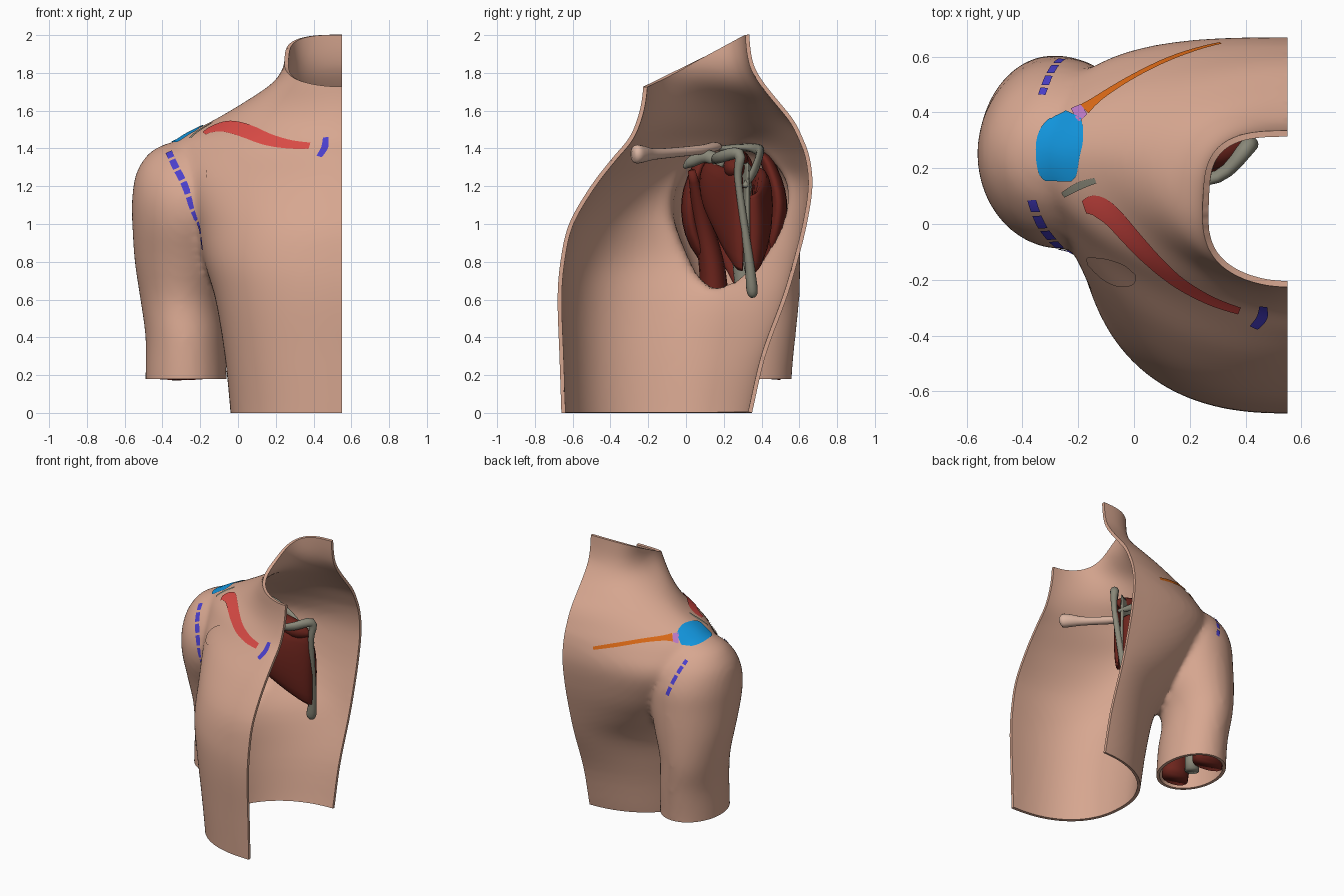
import bpy, bmesh, math
from mathutils import Vector
from mathutils.bvhtree import BVHTree


def material(name, rgb):
    m = bpy.data.materials.new(name)
    m.diffuse_color = (*rgb, 1)
    return m


SKIN = material("skin", (0.68, 0.385, 0.28))
MUSCLE = material("muscle", (0.15, 0.018, 0.012))
BONE = material("grey bone", (0.25, 0.245, 0.19))
PALE = material("pale bone", (0.70, 0.46, 0.36))
BLUE = material("blue", (0.006, 0.30, 0.72))
ORANGE = material("orange", (0.70, 0.14, 0.008))
LILAC = material("lilac", (0.50, 0.19, 0.56))
RED = material("red", (0.70, 0.07, 0.06))
INDIGO = material("indigo", (0.07, 0.05, 0.60))


def spline(rows, k):
    """Catmull-Rom resampling of a list of equal-length tuples."""
    out = []
    for i in range(len(rows) - 1):
        p0, p1, p2 = rows[max(i - 1, 0)], rows[i], rows[i + 1]
        p3 = rows[min(i + 2, len(rows) - 1)]
        for j in range(k):
            t = j / k
            out.append(tuple(0.5 * (2 * b + (c - a) * t + (2 * a - 5 * b + 4 * c - d) * t * t
                                    + (3 * b - a - 3 * c + d) * t ** 3)
                             for a, b, c, d in zip(p0, p1, p2, p3)))
    return out + [tuple(rows[-1])]


def loft(bm, rings, closed=True):
    vs = [[bm.verts.new(p) for p in r] for r in rings]
    n = len(rings[0])
    for a, b in zip(vs, vs[1:]):
        for i in range(n if closed else n - 1):
            j = (i + 1) % n
            bm.faces.new((a[i], a[j], b[j], b[i]))
    if closed:
        bm.faces.new(vs[0])
        bm.faces.new(vs[-1])


def finish(bm, name, mat, recalc=True):
    if recalc:
        bmesh.ops.recalc_face_normals(bm, faces=bm.faces[:])
    me = bpy.data.meshes.new(name)
    bm.to_mesh(me)
    bm.free()
    me.materials.append(mat)
    me.shade_smooth()
    ob = bpy.data.objects.new(name, me)
    bpy.context.collection.objects.link(ob)
    return ob


def bake(ob):
    """Apply the modifier stack."""
    dg = bpy.context.evaluated_depsgraph_get()
    me = bpy.data.meshes.new_from_object(ob.evaluated_get(dg))
    ob.modifiers.clear()
    ob.data = me


# ---- skin: torso and arm lofts fused, trimmed open, then given thickness
# z, left x, front y, back y, widest y, front exponent, back exponent
TORSO = [(-0.15, -0.03, -0.655, 0.31, -0.16, 2.3, 2.1), (0, -0.04, -0.66, 0.35, -0.15, 2.3, 2.1),
         (0.3, -0.07, -0.67, 0.42, -0.13, 2.4, 2.0), (0.6, -0.12, -0.68, 0.53, -0.1, 2.4, 1.9),
         (0.8, -0.18, -0.665, 0.59, 0.0, 2.4, 2.4), (1.0, -0.23, -0.62, 0.64, 0.12, 2.2, 3),
         (1.2, -0.31, -0.505, 0.67, 0.2, 1.88, 3), (1.35, -0.37, -0.39, 0.655, 0.23, 1.57, 2.1),
         (1.45, -0.32, -0.305, 0.62, 0.24, 1.58, 1.8), (1.55, -0.13, -0.26, 0.57, 0.24, 1.6, 1.8),
         (1.65, 0.04, -0.235, 0.49, 0.2, 1.8, 2), (1.75, 0.185, -0.225, 0.41, 0.1, 2.1, 2.4),
         (1.85, 0.245, -0.22, 0.355, 0.06, 2.2, 3), (2.0, 0.24, -0.22, 0.335, 0.06, 2.2, 3),
         (2.15, 0.24, -0.22, 0.335, 0.06, 2.2, 3)]
# z, centre x, centre y, radius x, radius y
ARM = [(0.05, -0.275, 0.285, 0.215, 0.272), (0.2, -0.275, 0.287, 0.215, 0.274),
       (0.4, -0.28, 0.3, 0.21, 0.28), (0.6, -0.3, 0.32, 0.217, 0.28),
       (0.8, -0.285, 0.297, 0.262, 0.308), (1.0, -0.265, 0.26, 0.295, 0.34),
       (1.15, -0.26, 0.25, 0.3, 0.335), (1.28, -0.26, 0.25, 0.275, 0.28),
       (1.38, -0.265, 0.25, 0.2, 0.19), (1.43, -0.27, 0.25, 0.1, 0.1)]


def torso_ring(z, xl, yf, yb, yc, pf, pb, n=22):
    ring = [(0.75, yf, z)]
    for side, ye, p in ((0, yf, pf), (1, yb, pb)):
        for i in range(n + 1 - side):
            a = math.pi / 2 * i / n if side == 0 else math.pi / 2 * (1 - (i + 1) / n)
            s, c = max(math.sin(a), 0) ** (2 / p), max(math.cos(a), 0) ** (2 / p)
            ring.append((0.55 - (0.55 - xl) * s, yc + (ye - yc) * c, z))
    return ring + [(0.75, yb, z)]


bm = bmesh.new()
loft(bm, [torso_ring(*r) for r in spline(TORSO, 4)])
loft(bm, [[(cx + rx * math.cos(2 * math.pi * i / 40), cy + ry * math.sin(2 * math.pi * i / 40), z)
           for i in range(40)] for z, cx, cy, rx, ry in spline(ARM, 4)])
skin = finish(bm, "skin_shell", SKIN)
rm = skin.modifiers.new("fuse", 'REMESH')
rm.mode, rm.voxel_size = 'VOXEL', 0.02
sm = skin.modifiers.new("relax", 'SMOOTH')
sm.factor, sm.iterations = 0.5, 10
bake(skin)

bm = bmesh.new()
bm.from_mesh(skin.data)


def trim(co, no, pick=lambda c: True):
    faces = [f for f in bm.faces if pick(f.calc_center_median())]
    geom = set(faces) | {e for f in faces for e in f.edges} | {v for f in faces for v in f.verts}
    bmesh.ops.bisect_plane(bm, geom=list(geom), plane_co=co, plane_no=no, clear_outer=True)


trim((0, 0, 0.18), (0, 0, -1), lambda c: c.z < 0.4 and math.hypot(c.x + 0.275, c.y - 0.29) < 0.32)
trim((0, 0, 0), (0, 0, -1))
trim((0.55, 0, 0), (1, 0, 0))
trim((0, -0.22, 1.73), (0, -0.27, 0.55))
tree = BVHTree.FromBMesh(bm)
bm.to_mesh(skin.data)
bm.free()
so = skin.modifiers.new("thickness", 'SOLIDIFY')
so.thickness, so.offset = 0.022, -1
bake(skin)
skin.data.shade_smooth()
skin.data.set_sharp_from_angle(angle=math.radians(40))


# ---- thin coloured plates that follow the skin: points are x, y, z, half width
def plate(name, path, mat, k=5, across=6):
    rows = spline(path, k)
    pts = [tree.find_nearest(Vector(r[:3])) for r in rows]
    rings = []
    for i, r in enumerate(rows):
        p, n = pts[i][0], pts[i][1]
        t = pts[min(i + 1, len(rows) - 1)][0] - pts[max(i - 1, 0)][0]
        side = n.cross(t).normalized()
        ring = []
        for j in range(across + 1):
            q, m, _, _ = tree.find_nearest(p + side * r[3] * (1 - 2 * j / across))
            ring.append(q + m * 0.005)
        rings.append(ring)
    b = bmesh.new()
    loft(b, rings, closed=False)
    b.normal_update()
    if sum(f.normal.dot(pts[0][1]) for f in b.faces) < 0:
        bmesh.ops.reverse_faces(b, faces=b.faces[:])
    return finish(b, name, mat, recalc=False)


plate("collarbone_marking", [(-0.185, 0.055, 1.49, 0.024), (-0.13, 0.065, 1.5, 0.043), (-0.05, 0.03, 1.49, 0.045),
                             (0.07, -0.08, 1.455, 0.043), (0.17, -0.2, 1.435, 0.036), (0.27, -0.285, 1.43, 0.028),
                             (0.375, -0.325, 1.425, 0.021)], RED)
plate("acromion_marking", [(-0.27, 0.155, 1.46, 0.055), (-0.275, 0.18, 1.47, 0.078), (-0.28, 0.25, 1.49, 0.09),
                           (-0.275, 0.31, 1.49, 0.095), (-0.26, 0.37, 1.49, 0.08), (-0.24, 0.42, 1.48, 0.038)], BLUE)
plate("acromion_angle_marking", [(-0.226, 0.405, 1.48, 0.04), (-0.187, 0.425, 1.48, 0.03)], LILAC)
plate("spine_marking", [(-0.187, 0.425, 1.48, 0.03), (-0.13, 0.465, 1.47, 0.018), (0, 0.54, 1.44, 0.014),
                        (0.15, 0.62, 1.4, 0.014), (0.31, 0.66, 1.345, 0.011)], ORANGE)
plate("joint_marking", [(-0.26, 0.1, 1.46, 0.01), (-0.2, 0.135, 1.5, 0.014), (-0.14, 0.155, 1.54, 0.01)], BONE)
plate("breastbone_joint_marking", [(0.43, -0.37, 1.355, 0.016), (0.46, -0.33, 1.4, 0.019),
                                   (0.465, -0.29, 1.455, 0.014)], INDIGO)
plate("coracoid_marking", [(-0.14, -0.12, 1.235, 0.004), (-0.125, -0.13, 1.26, 0.045), (-0.075, -0.165, 1.31, 0.068),
                           (-0.02, -0.18, 1.36, 0.05), (0.0, -0.19, 1.385, 0.004)], SKIN)

# dashed edge lines of the deltoid
FRONT_EDGE = spline([(-0.37, 0.08, 1.39, 0.017), (-0.33, 0.0, 1.3, 0.018), (-0.28, -0.05, 1.2, 0.018),
                     (-0.24, -0.09, 1.08, 0.014), (-0.22, -0.12, 0.98, 0.014), (-0.205, -0.13, 0.85, 0.016)], 8)
BACK_EDGE = spline([(-0.335, 0.48, 1.37, 0.014), (-0.3, 0.54, 1.26, 0.014), (-0.255, 0.59, 1.11, 0.014)], 8)
for label, line, step, size in (("front", FRONT_EDGE, 5, 5), ("back", BACK_EDGE, 4, 4)):
    for d, s in enumerate(range(0, len(line) - size + 1, step)):
        plate(f"deltoid_{label}_dash_{d}", line[s:s + size], INDIGO, k=1, across=3)


# ---- bones and muscles: points are x, y, z, radius along ref, radius across
def tube(name, path, mat, ref=(0, 0, 1), n=16, upright=False):
    rows = spline(path, 4)
    rings = []
    for i, r in enumerate(rows):
        t = (Vector(rows[min(i + 1, len(rows) - 1)][:3]) - Vector(rows[max(i - 1, 0)][:3])).normalized()
        u = Vector(ref)
        if not upright:
            u = (u - t * u.dot(t)).normalized()
        v = t.cross(u).normalized()
        rings.append([Vector(r[:3]) + u * r[3] * math.cos(2 * math.pi * j / n)
                      + v * r[4] * math.sin(2 * math.pi * j / n) for j in range(n)])
    b = bmesh.new()
    loft(b, rings)
    return finish(b, name, mat)


tube("collarbone", [(0.43, -0.28, 1.37, 0.02, 0.02), (0.42, -0.265, 1.37, 0.048, 0.042), (0.38, -0.23, 1.37, 0.045, 0.04),
                    (0.3, -0.17, 1.37, 0.03, 0.03), (0.15, -0.05, 1.38, 0.026, 0.03),
                    (0.0, 0.09, 1.395, 0.025, 0.032), (-0.13, 0.15, 1.41, 0.024, 0.042),
                    (-0.17, 0.16, 1.41, 0.008, 0.01)], PALE)
tube("shoulder_blade", [(0.39, 0.33, 1.0, 0.33, 0.01), (0.3, 0.3, 1.06, 0.26, 0.01), (0.1, 0.26, 1.16, 0.17, 0.014),
                        (-0.04, 0.24, 1.25, 0.09, 0.035), (-0.11, 0.23, 1.27, 0.085, 0.06)], BONE, upright=True)
tube("shoulder_blade_border", [(0.35, 0.355, 0.615, 0.015, 0.015), (0.36, 0.35, 0.65, 0.035, 0.03),
                               (0.385, 0.335, 0.8, 0.024, 0.024), (0.4, 0.3, 1.05, 0.022, 0.02),
                               (0.41, 0.275, 1.25, 0.02, 0.02), (0.41, 0.28, 1.37, 0.03, 0.03),
                               (0.3, 0.17, 1.35, 0.022, 0.03), (0.1, 0.15, 1.33, 0.015, 0.015)], BONE, (1, 0, 0))
tube("shoulder_blade_spine", [(0.4, 0.31, 1.2, 0.012, 0.015), (0.25, 0.36, 1.28, 0.03, 0.018),
                              (0.05, 0.39, 1.37, 0.035, 0.02), (-0.13, 0.37, 1.4, 0.025, 0.04),
                              (-0.24, 0.3, 1.405, 0.02, 0.065), (-0.25, 0.2, 1.4, 0.016, 0.045),
                              (-0.24, 0.17, 1.4, 0.006, 0.01)], BONE)
tube("coracoid", [(0.02, 0.2, 1.31, 0.035, 0.035), (0.0, 0.11, 1.36, 0.035, 0.03), (-0.04, 0.03, 1.33, 0.03, 0.03),
                  (-0.06, -0.01, 1.3, 0.01, 0.01)], BONE)
tube("upper_arm_bone", [(-0.27, 0.3, 0.18, 0.05, 0.05), (-0.27, 0.31, 0.6, 0.05, 0.05), (-0.27, 0.28, 1.0, 0.06, 0.06),
                        (-0.25, 0.25, 1.18, 0.1, 0.1), (-0.22, 0.24, 1.28, 0.115, 0.115),
                        (-0.21, 0.24, 1.36, 0.06, 0.06), (-0.21, 0.24, 1.375, 0.01, 0.01)], BONE, (1, 0, 0))
tube("under_blade_muscle", [(0.4, 0.3, 1.0, 0.25, 0.01), (0.36, 0.26, 1.03, 0.26, 0.03), (0.2, 0.2, 1.09, 0.21, 0.05),
                            (0.0, 0.13, 1.19, 0.14, 0.055), (-0.15, 0.11, 1.24, 0.08, 0.03),
                            (-0.24, 0.12, 1.24, 0.04, 0.01)], MUSCLE, upright=True)
tube("over_blade_muscle", [(0.38, 0.34, 0.95, 0.2, 0.01), (0.34, 0.375, 0.96, 0.21, 0.035), (0.15, 0.4, 1.04, 0.19, 0.055),
                           (-0.05, 0.4, 1.17, 0.12, 0.05), (-0.22, 0.36, 1.26, 0.05, 0.02)], MUSCLE, upright=True)
tube("top_blade_muscle", [(0.39, 0.28, 1.28, 0.02, 0.02), (0.3, 0.26, 1.3, 0.06, 0.06), (0.1, 0.27, 1.34, 0.05, 0.06),
                          (-0.1, 0.26, 1.38, 0.025, 0.04), (-0.22, 0.25, 1.39, 0.01, 0.02)], MUSCLE)
tube("biceps", [(-0.25, 0.14, 0.18, 0.1, 0.075), (-0.27, 0.15, 0.45, 0.105, 0.08), (-0.27, 0.14, 0.75, 0.1, 0.07),
                (-0.2, 0.09, 1.0, 0.06, 0.05), (-0.06, 0.03, 1.28, 0.02, 0.02)], MUSCLE, (1, 0, 0))
tube("triceps", [(-0.3, 0.43, 0.18, 0.12, 0.07), (-0.3, 0.45, 0.45, 0.12, 0.08), (-0.3, 0.45, 0.75, 0.11, 0.07),
                 (-0.2, 0.38, 1.0, 0.06, 0.05), (-0.1, 0.29, 1.18, 0.02, 0.02)], MUSCLE, (1, 0, 0))
# three heads of the deltoid
for part, x, y, ref in (("front", -0.27, 0.02, (1, 0, 0)), ("side", -0.47, 0.25, (0, 1, 0)), ("back", -0.27, 0.49, (1, 0, 0))):
    tx, ty = -0.26 + (x + 0.26) * 0.3, 0.26 + (y - 0.26) * 0.5
    tube(f"deltoid_{part}", [(tx, ty, 1.38, 0.06, 0.012), ((x + tx) / 2, (y + ty) / 2, 1.32, 0.1, 0.035),
                             (x, y, 1.12, 0.14, 0.045), (x * 0.9 - 0.03, y * 0.85 + 0.04, 0.9, 0.1, 0.04),
                             (-0.34, 0.3 + (y - 0.3) * 0.3, 0.66, 0.02, 0.01)], MUSCLE, ref)
